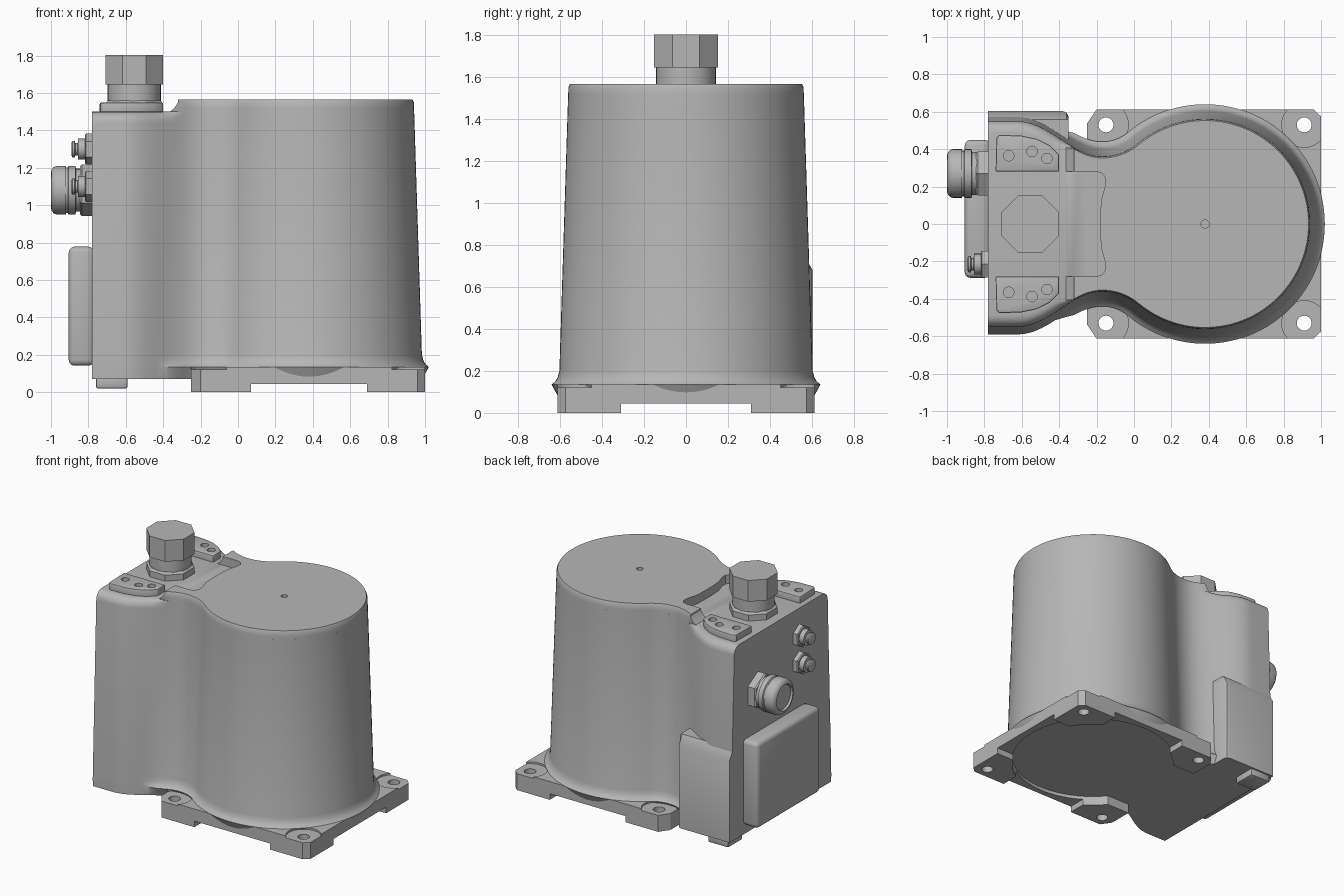
import bpy, bmesh, math
from mathutils import Matrix, Vector

if "Cube" in bpy.data.objects:
    bpy.data.objects.remove(bpy.data.objects["Cube"])

grey = bpy.data.materials.new("cast_grey")
grey.diffuse_color = (0.47, 0.47, 0.47, 1)
grey.use_nodes = True
grey.node_tree.nodes["Principled BSDF"].inputs["Base Color"].default_value = grey.diffuse_color


def loft(name, rings, matrix=Matrix()):
    """Skin closed rings of 3D points and cap both ends."""
    bm = bmesh.new()
    vs = [[bm.verts.new(matrix @ Vector(p)) for p in ring] for ring in rings]
    for a, b in zip(vs, vs[1:]):
        for i in range(len(a)):
            j = (i + 1) % len(a)
            bm.faces.new((a[i], a[j], b[j], b[i]))
    bm.faces.new(vs[0][::-1])
    bm.faces.new(vs[-1])
    bmesh.ops.recalc_face_normals(bm, faces=bm.faces)
    mesh = bpy.data.meshes.new(name)
    bm.to_mesh(mesh)
    bm.free()
    mesh.materials.append(grey)
    ob = bpy.data.objects.new(name, mesh)
    bpy.context.collection.objects.link(ob)
    return ob


def at(pts, z):
    return [(x, y, z) for x, y in pts]


def prism(name, pts, z0, z1):
    return loft(name, [at(pts, z0), at(pts, z1)])


def box(name, x0, x1, y0, y1, z0, z1):
    return prism(name, [(x0, y0), (x1, y0), (x1, y1), (x0, y1)], z0, z1)


def turned(name, profile, loc, sides=40, sideways=False, turn=0.0):
    """Stack of (radius, height) rings; sideways points it towards -x."""
    m = Matrix.Translation(loc)
    if sideways:
        m = m @ Matrix.Rotation(-math.pi / 2, 4, 'Y')
    ang = [2 * math.pi * (i + turn) / sides for i in range(sides)]
    return loft(name, [[(r * math.cos(a), r * math.sin(a), h) for a in ang]
                       for r, h in profile], m)


def apply_modifier(ob, mod):
    bpy.context.view_layer.objects.active = ob
    bpy.ops.object.modifier_apply(modifier=mod.name)


def cut(ob, cutter):
    mod = ob.modifiers.new("cut", 'BOOLEAN')
    mod.operation, mod.solver, mod.object = 'DIFFERENCE', 'EXACT', cutter
    apply_modifier(ob, mod)
    bpy.data.objects.remove(cutter)


def bevel(ob, width, segments=3):
    mod = ob.modifiers.new("bevel", 'BEVEL')
    mod.width, mod.segments = width, segments
    mod.limit_method, mod.angle_limit = 'ANGLE', math.radians(40)
    apply_modifier(ob, mod)


def outline(d, inset=0.0):
    """Keyhole outline grown by d; inset pulls in only the square left end."""
    half = [(-0.78, 0.545 + d)]
    for k in range(19):
        t = k / 18
        half.append((-0.62 + 0.45 * t,
                     0.36 + d + 0.185 * (1 + math.cos(math.pi * t)) / 2))
    tangent = math.atan2(0.656, 0.55)
    for k in range(1, 9):
        a = -math.pi / 2 + (math.pi / 2 - tangent) * k / 8
        half.append((-0.17 + (0.296 - d) * math.cos(a), 0.656 + (0.296 - d) * math.sin(a)))
    for k in range(1, 41):
        a = (math.pi - tangent) * (1 - k / 40)
        half.append((0.38 + (0.56 + d) * math.cos(a), (0.56 + d) * math.sin(a)))
    half = [(x, y - inset * min(1, max(0, (-0.32 - x) / 0.1))) for x, y in half]
    return half + [(x, -y) for x, y in half[-2::-1]]


def draft(z):
    return 0.045 * (1.56 - z) / 1.42


# main housing: drafted keyhole with flared foot and rounded shoulders
rings = [at(outline(0.045), 0.07)]
for z, flare in ((0.135, 0.035), (0.15, 0.018), (0.17, 0.007), (0.2, 0)):
    rings.append(at(outline(draft(z) + flare, flare), z))
for k in range(7):
    a = math.pi / 2 * k / 6
    z = 1.44 + 0.06 * math.sin(a)
    rings.append(at(outline(draft(z), 0.06 * (1 - math.cos(a))), z))
housing = loft("housing", rings)

# raised lid with pocket on its left side
pocket = [(-0.32, 0.28), (-0.2, 0.28), (-0.17, 0.27), (-0.152, 0.245), (-0.152, 0.21),
          (-0.175, 0.13), (-0.18, 0.06)]
edge = [(x, -y) for x, y in pocket] + pocket[::-1]


def lid_ring(d, z, slide):
    pts = [p for p in outline(d) if p[0] > -0.325] + edge
    return [(x - slide if x < -0.3 else x, y, z) for x, y in pts]


lid = loft("lid", [lid_ring(0.002, 1.495, 0.05), lid_ring(0.001, 1.52, 0.02),
                   lid_ring(0, 1.55, 0), lid_ring(-0.007, 1.565, 0)])
cut(lid, turned("cutter", [(0.022, 0), (0.022, 0.1)], (0.38, 0, 1.535), 24))

# mounting plate with four feet, open underside and bolt holes
plate = prism("mounting_plate", [(-0.25, -0.54), (-0.2, -0.612), (0.96, -0.612), (1, -0.575),
                                 (1, 0.575), (0.96, 0.612), (-0.2, 0.612), (-0.25, 0.54)],
              0, 0.135)
cut(plate, box("cutter", 0.07, 0.69, -0.8, 0.8, -0.1, 0.045))
cut(plate, box("cutter", -0.5, 1.2, -0.31, 0.31, -0.1, 0.045))
cut(plate, turned("cutter", [(0.57, 0), (0.57, 0.18)], (0.38, 0, -0.1), 80))
cut(plate, box("cutter", -0.5, 0.2, -0.36, 0.36, -0.1, 0.08))
for x in (-0.15, 0.91):
    for y in (-0.53, 0.53):
        cut(plate, turned("cutter", [(0.12, 0), (0.12, 0.1)], (x, y, 0.122)))
        cut(plate, turned("cutter", [(0.04, 0), (0.04, 0.4)], (x, y, -0.1), 28))

# screw pads on top, mirrored front to back
pad = [(-0.74, 0.28), (-0.4, 0.28), (-0.4, 0.37), (-0.45, 0.42), (-0.52, 0.455),
       (-0.6, 0.472), (-0.72, 0.477), (-0.735, 0.46)]
for s, side in ((-1, "front"), (1, "back")):
    ob = prism(side + "_screw_pad", [(x, s * y) for x, y in pad], 1.47, 1.548)
    bevel(ob, 0.008, 2)
    for x, y in ((-0.67, 0.365), (-0.545, 0.388), (-0.465, 0.35)):
        cut(ob, turned("cutter", [(0.028, 0), (0.028, 0.1)], (x, s * y, 1.515), 20))

# octagonal capped connector on top
turned("connector_nut", [(0.165, 1.49), (0.165, 1.545), (0.15, 1.56)], (-0.555, 0, 0), 8, turn=0.5)
turned("connector_neck", [(0.142, 1.55), (0.142, 1.66)], (-0.555, 0, 0))
turned("connector_cap", [(0.166, 1.645), (0.166, 1.803)], (-0.555, 0, 0), 8, turn=0.5)

# cable gland on the left wall
turned("gland_nut", [(0.137, -0.01), (0.137, 0.055), (0.128, 0.065)],
       (-0.78, 0.27, 1.08), 6, True)
turned("gland_collar", [(0.115, 0.05), (0.115, 0.085), (0.13, 0.09), (0.13, 0.125),
                        (0.122, 0.13), (0.122, 0.14)], (-0.78, 0.27, 1.08), 40, True)
turned("gland_dome", [(0.13, 0.14), (0.13, 0.19), (0.124, 0.205), (0.11, 0.216), (0.095, 0.22),
                      (0.09, 0.205)], (-0.78, 0.27, 1.08), 40, True)

# two small air fittings
for z, label in ((1.1, "lower"), (1.3, "upper")):
    c = (-0.78, -0.215, z)
    turned(label + "_fitting_nut", [(0.083, -0.01), (0.083, 0.032), (0.075, 0.038)], c, 6, True)
    turned(label + "_fitting_stem", [(0.056, 0.03), (0.056, 0.075), (0.033, 0.077), (0.033, 0.09),
                                     (0.044, 0.093), (0.044, 0.105), (0.035, 0.11)], c, 24, True)

# junction box on the left wall
bevel(box("junction_box", -0.905, -0.77, -0.288, 0.45, 0.142, 0.778), 0.03)

# side panel swelling on the back, and small stub below it
panel = [(-0.78, 0.45), (-0.78, 0.603), (-0.38, 0.603), (-0.36, 0.595), (-0.35, 0.575), (-0.35, 0.4)]
loft("side_panel", [at(panel, 0.07), at(panel, 0.68),
                    at([(x, min(y, 0.56)) for x, y in panel], 0.75)])
bevel(box("bottom_stub", -0.76, -0.59, 0.42, 0.59, 0.02, 0.09), 0.012, 2)

# smooth curved surfaces, keep hard edges
for ob in bpy.context.scene.objects:
    ob.select_set(True)
bpy.context.view_layer.objects.active = housing
bpy.ops.object.shade_smooth_by_angle(angle=math.radians(32))
